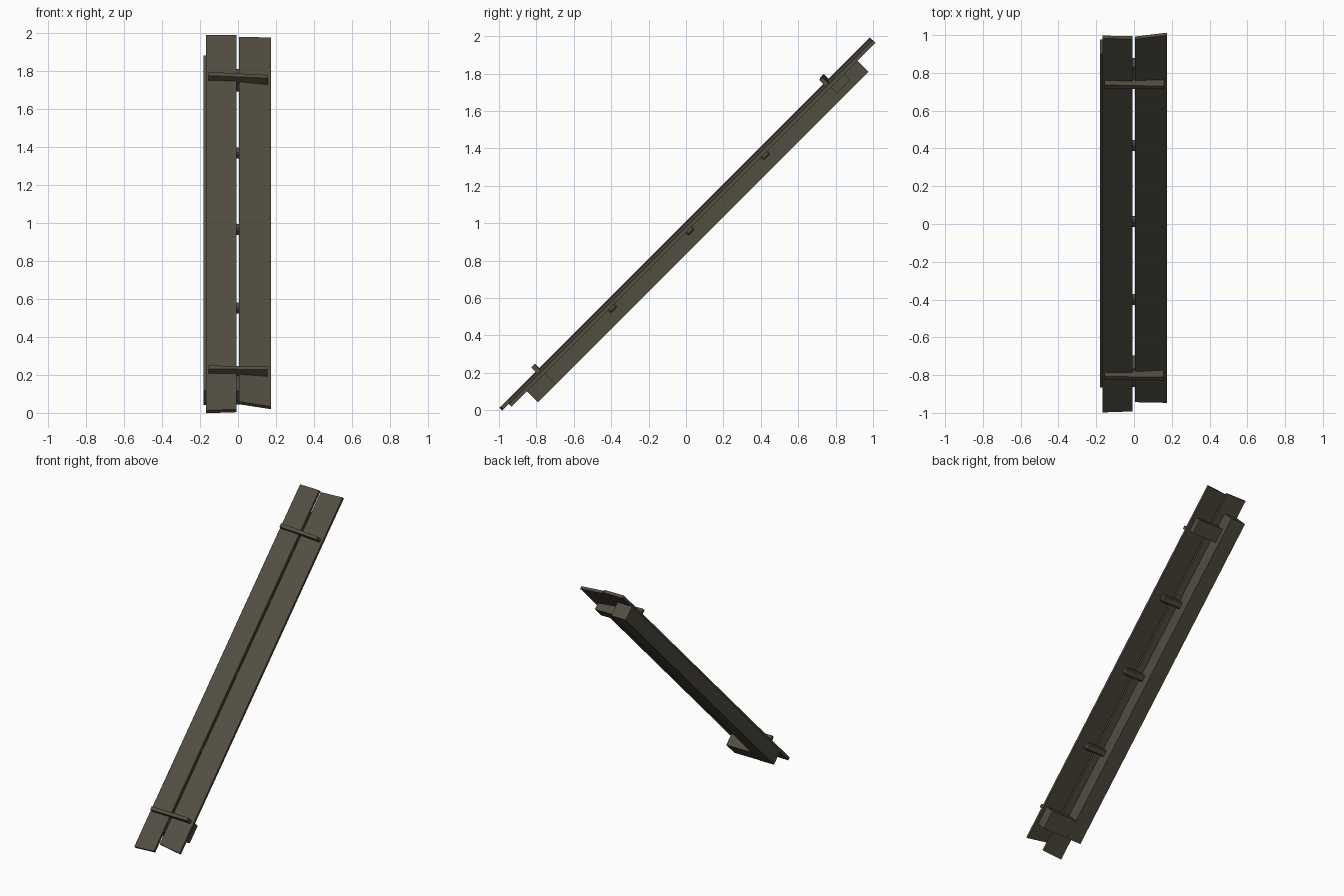
import bpy, bmesh, math
from mathutils import Vector

if "Cube" in bpy.data.objects:
    bpy.data.objects.remove(bpy.data.objects["Cube"])

# Ramp frame: s runs up the 45 degree slope, n is the slope normal
R = math.sqrt(0.5)
def place(x, s, n):
    return Vector((x, (s - n) * R, 1 + (s + n) * R))

def material(name, rgb):
    m = bpy.data.materials.new(name)
    m.diffuse_color = (*rgb, 1)
    m.use_nodes = True
    m.node_tree.nodes["Principled BSDF"].inputs["Base Color"].default_value = m.diffuse_color
    return m

wood = material("weathered_wood", (0.085, 0.074, 0.052))

def bar(name, left, right, bevel=0):
    """Box between two end sections, each (x, s0, s1, n0, n1)."""
    bm = bmesh.new()
    rings = []
    for x, s0, s1, n0, n1 in (left, right):
        rings.append([bm.verts.new(place(x, s, n))
                      for s, n in ((s0, n0), (s1, n0), (s1, n1), (s0, n1))])
    a, b = rings
    bm.faces.new(a)
    bm.faces.new(b[::-1])
    for i in range(4):
        j = (i + 1) % 4
        bm.faces.new((a[i], b[i], b[j], a[j]))
    if bevel:
        bmesh.ops.bevel(bm, geom=bm.edges[:], offset=bevel, segments=1, affect='EDGES')
    bmesh.ops.recalc_face_normals(bm, faces=bm.faces)
    me = bpy.data.meshes.new(name)
    bm.to_mesh(me)
    bm.free()
    me.materials.append(wood)
    ob = bpy.data.objects.new(name, me)
    bpy.context.collection.objects.link(ob)
    return ob

# Two long boards, with uneven sawn ends
bar("left_board", (-0.168, -1.403, 1.396, -0.014, 0.008), (-0.008, -1.395, 1.394, -0.014, 0.008))
bar("right_board", (0.006, -1.332, 1.386, -0.018, 0.002), (0.175, -1.353, 1.398, -0.034, -0.014))

# Supporting beam under the left board
bar("under_beam", (-0.181, -1.237, 1.262, -0.118, -0.012), (-0.06, -1.237, 1.262, -0.118, -0.012))

# End blocks under the right board
bar("lower_block", (-0.09, -1.235, -1.10, -0.117, -0.014), (0.15, -1.235, -1.10, -0.117, -0.02))
bar("upper_block", (-0.09, 1.06, 1.163, -0.08, -0.012), (0.145, 1.06, 1.163, -0.08, -0.018))

# Three small cross cleats underneath
for i, s in enumerate((-0.60, -0.014, 0.555)):
    bar(f"cleat_{i + 1}", (-0.09, s - 0.026, s + 0.026, -0.058, -0.01),
        (0.10, s - 0.026, s + 0.026, -0.058, -0.01), 0.009)

# Tapered battens across the top face
bar("upper_batten", (-0.155, 1.056, 1.084, 0.0, 0.043), (0.158, 1.045, 1.068, -0.02, 0.036))
bar("lower_batten", (-0.155, -1.128, -1.102, 0.0, 0.04), (0.155, -1.13, -1.106, -0.02, 0.04))
